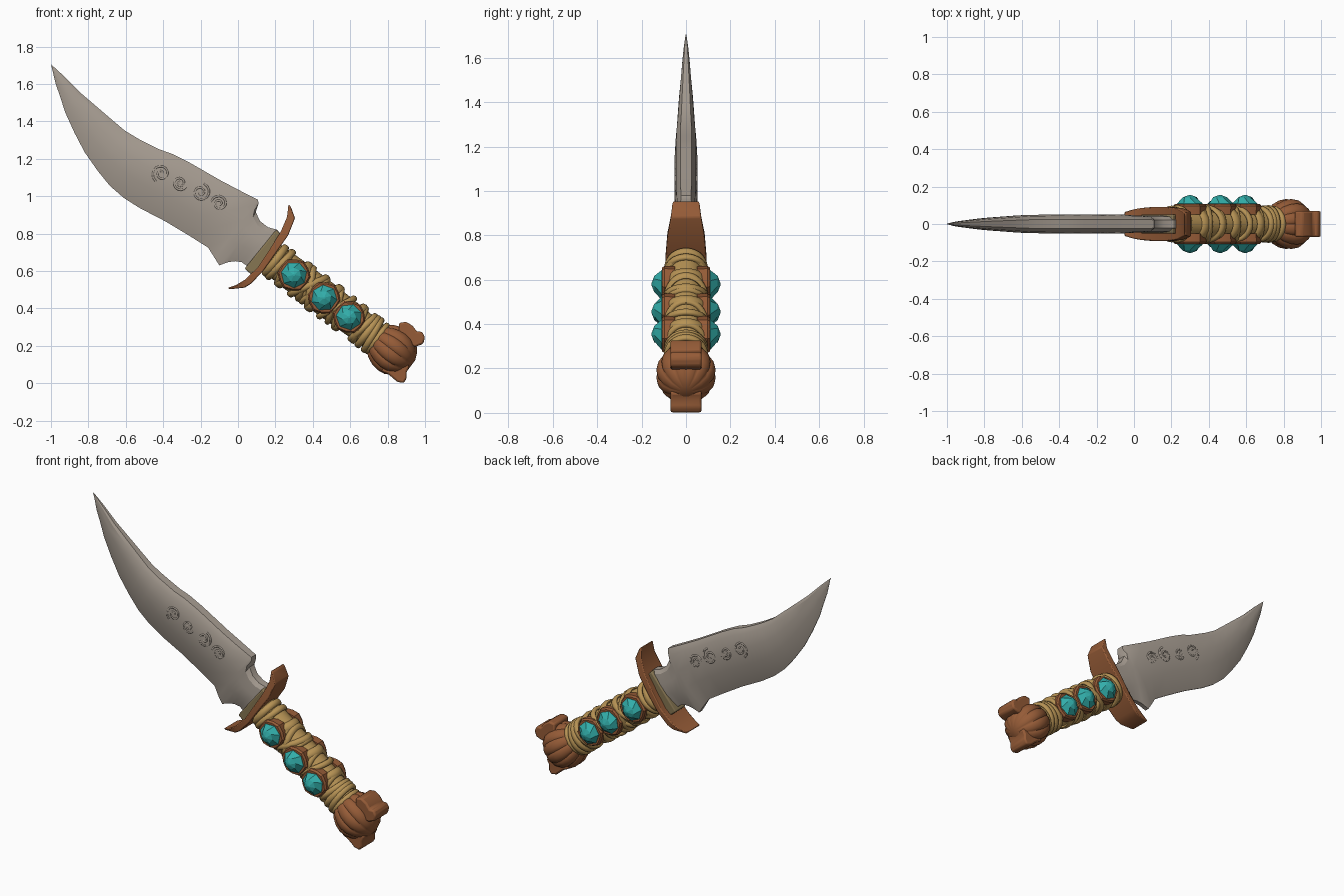
import bpy, bmesh, math
from mathutils import Vector

if "Cube" in bpy.data.objects:
    bpy.data.objects.remove(bpy.data.objects["Cube"])


def mat(name, r, g, b):
    m = bpy.data.materials.new(name)
    m.diffuse_color = (r, g, b, 1)
    m.use_nodes = True
    m.node_tree.nodes["Principled BSDF"].inputs["Base Color"].default_value = m.diffuse_color
    return m


STEEL = mat("worn steel", 0.39, 0.34, 0.29)
BROWN = mat("carved brown", 0.30, 0.105, 0.038)
CORD = mat("tan cord", 0.47, 0.29, 0.09)
TEAL = mat("turquoise stone", 0.032, 0.42, 0.40)
OLIVE = mat("dull brass", 0.24, 0.18, 0.085)

# Handle frame: s runs along the grip to the pommel, v across it, y is depth
ORIGIN = Vector((0.2, 0, 0.655))
D = Vector((0.794, 0, -0.607))
N = Vector((0.607, 0, 0.794))


def P(s, v, y):
    return ORIGIN + D * s + N * v + Vector((0, y, 0))


def loft(name, rings, material, angle=35, closed=False, bevel=0):
    """Skin a row of equal-length closed rings; cap the ends unless closed."""
    bm = bmesh.new()
    vs = [[bm.verts.new(p) for p in r] for r in rings]
    n = len(vs[0])
    pairs = list(zip(vs, vs[1:])) + ([(vs[-1], vs[0])] if closed else [])
    for a, b in pairs:
        for i in range(n):
            j = (i + 1) % n
            bm.faces.new((a[i], a[j], b[j], b[i]))
    if not closed:
        bm.faces.new(vs[0])
        bm.faces.new(vs[-1])
    bmesh.ops.recalc_face_normals(bm, faces=bm.faces)
    me = bpy.data.meshes.new(name)
    bm.to_mesh(me)
    bm.free()
    me.materials.append(material)
    ob = bpy.data.objects.new(name, me)
    bpy.context.collection.objects.link(ob)
    if bevel:
        m = ob.modifiers.new("bevel", 'BEVEL')
        m.width = bevel
        m.segments = 2
        m.limit_method = 'ANGLE'
    if angle:
        bpy.ops.object.select_all(action='DESELECT')
        bpy.context.view_layer.objects.active = ob
        ob.select_set(True)
        bpy.ops.object.shade_smooth_by_angle(angle=math.radians(angle))
    return ob


def slab(name, outline, half, material, bevel):
    """Extrude an x-z outline symmetrically in y."""
    return loft(name, [[(x, y, z) for x, z in outline] for y in (-half, half)],
                material, 40, bevel=bevel)


# Blade: spine point and cutting-edge point per station, tip to base
stations = [(-1, 1.705, -.997, 1.695), (-.94, 1.65, -.975, 1.60), (-.89, 1.60, -.95, 1.53),
            (-.845, 1.555, -.925, 1.45), (-.74, 1.465, -.875, 1.34), (-.67, 1.405, -.82, 1.235),
            (-.605, 1.35, -.75, 1.135), (-.53, 1.305, -.685, 1.055), (-.42, 1.25, -.61, .99),
            (-.35, 1.225, -.525, .936), (-.26, 1.18, -.39, .866), (-.095, 1.085, -.257, .786),
            (0, 1.035, -.16, .725), (.107, .98, -.125, .67), (.11, .96, -.10, .63),
            (.095, .915, -.053, .647), (.118, .866, -.015, .652), (.16, .834, .02, .647),
            (.21, .82, .043, .63), (.235, .79, .08, .59)]
rings = []
for k, (ax, az, bx, bz) in enumerate(stations):
    t = 0.002 + 0.048 * min(1, max(0, (ax + 1) / 0.5)) ** 0.75
    base = k >= 13
    if base:
        t = 0.045
    section = [(0, .5), (.1, .88), (.35, 1), (.64, .95), (1, .3 if base else .07)]
    side = [(ax + (bx - ax) * f, t * h, az + (bz - az) * f) for f, h in section]
    rings.append(side + [(x, -y, z) for x, y, z in reversed(side)])
loft("blade", rings, STEEL, 28)

# Low-relief scroll ornament on both blade faces
for side in (-1, 1):
    for i, (cx, cz, r) in enumerate([(-.41, 1.12, .05), (-.31, 1.07, .04),
                                     (-.2, 1.02, .05), (-.1, .96, .045)]):
        cu = bpy.data.curves.new("scroll", 'CURVE')
        cu.dimensions = '3D'
        cu.bevel_depth = 0.006
        cu.bevel_resolution = 1
        sp = cu.splines.new('POLY')
        sp.points.add(23)
        for j, p in enumerate(sp.points):
            a = j * 0.45 + i * 1.7
            q = r * (0.15 + 0.85 * j / 23)
            p.co = (cx + q * math.cos(a), side * 0.046, cz + q * math.sin(a), 1)
        cu.materials.append(STEEL)
        bpy.context.collection.objects.link(bpy.data.objects.new("blade_scroll", cu))

# Collar between blade and guard
slab("collar", [(.035, .612), (.09, .565), (.245, .77), (.205, .822)], 0.052, OLIVE, 0.008)

# Curved guard: blade-side point, grip-side point, half depth
guard = [(.270, .955, .282, .945, .06), (.262, .888, .305, .882, .068),
         (.23, .813, .268, .79, .084), (.17, .716, .205, .70, .092),
         (.107, .62, .135, .60, .092), (.037, .553, .07, .532, .086),
         (-.01, .525, .037, .511, .078), (-.053, .510, -.045, .502, .064)]
loft("guard", [[(ax, -y, az), (bx, -y, bz), (bx, y, bz), (ax, y, az)]
               for ax, az, bx, bz, y in guard], BROWN, 35, bevel=0.006)


def ellipse(s, rv, ry, n=32):
    return [P(s, rv * math.cos(2 * math.pi * i / n), ry * math.sin(2 * math.pi * i / n))
            for i in range(n)]


# Grip core
loft("grip_core", [ellipse(s, rv, ry) for s, rv, ry in
                   [(-.04, .085, .075), (.1, .09, .082), (.33, .092, .084),
                    (.55, .085, .082), (.70, .08, .08)]], CORD)

# Cord wraps: position, slant, band half width, extra radius
wraps = [(.0, 0, .02, 0), (.035, .012, .018, .004), (.06, -.02, .018, 0),
         (.125, .035, .026, .004), (.19, -.03, .018, 0), (.222, .05, .02, .006),
         (.235, -.05, .02, .004), (.265, .02, .016, 0), (.33, .035, .026, .008),
         (.39, -.03, .016, .002), (.412, .045, .018, .006), (.42, -.045, .018, .004),
         (.5, .03, .024, .004), (.565, -.025, .018, 0), (.59, .015, .018, 0),
         (.625, 0, .019, .002), (.655, -.012, .018, .003), (.685, 0, .016, -.002)]
for s, slant, w, extra in wraps:
    rings = []
    for i in range(40):
        a = 2 * math.pi * i / 40
        ring = []
        for j in range(8):
            b = 2 * math.pi * j / 8
            h = 0.013 * math.sin(b) + extra
            ring.append(P(s + slant * math.cos(a) + w * math.cos(b),
                          (.091 + h) * math.cos(a), (.085 + h) * math.sin(a)))
        rings.append(ring)
    loft("cord_wrap", rings, CORD, 60, closed=True)


def disc(s, r, y, n, turn=0, wob=0):
    return [P(s + r * (1 + wob * (i % 2)) * math.cos(2 * math.pi * i / n + turn),
              r * (1 + wob * (i % 2)) * math.sin(2 * math.pi * i / n + turn), y)
            for i in range(n)]


# Faceted stones in brown settings, both sides
for side in (-1, 1):
    for k, s in enumerate((.125, .328, .496)):
        loft("stone_setting", [disc(s, r, side * y, 12, k, .06) for r, y in
                               [(.082, .05), (.084, .096), (.076, .108), (.06, .108)]],
             BROWN, 30)
        loft("stone", [disc(s, r, side * y, 7, k * .5 + (.45 if y > .13 else 0)) for r, y in
                       [(.066, .09), (.070, .110), (.038, .143), (.006, .155)]],
             TEAL, 0)

# Ribbed pommel ball
profile = [(.665, .07), (.685, .092), (.71, .112), (.75, .13), (.79, .136),
           (.83, .13), (.87, .107), (.9, .073), (.918, .03)]
rings = []
for s, r in profile:
    ring = []
    for i in range(96):
        a = 2 * math.pi * i / 96
        q = r * (0.93 + 0.07 * abs(math.sin(6 * a)) ** 0.6)
        ring.append(P(s, q * math.cos(a), q * math.sin(a)))
    rings.append(ring)
loft("pommel", rings, BROWN, 50)

# Two blunt claws wrapped over the pommel end
slab("pommel_claw_upper", [(.86, .322), (.90, .328), (.935, .305), (.957, .275), (.985, .275),
                           (1.0, .245), (.99, .21), (.95, .195), (.86, .2)], .07, BROWN, .01)
slab("pommel_claw_lower", [(.765, .065), (.80, .05), (.825, .03), (.85, .008), (.885, 0),
                           (.902, .025), (.902, .06), (.918, .09), (.85, .15)], .07, BROWN, .01)
